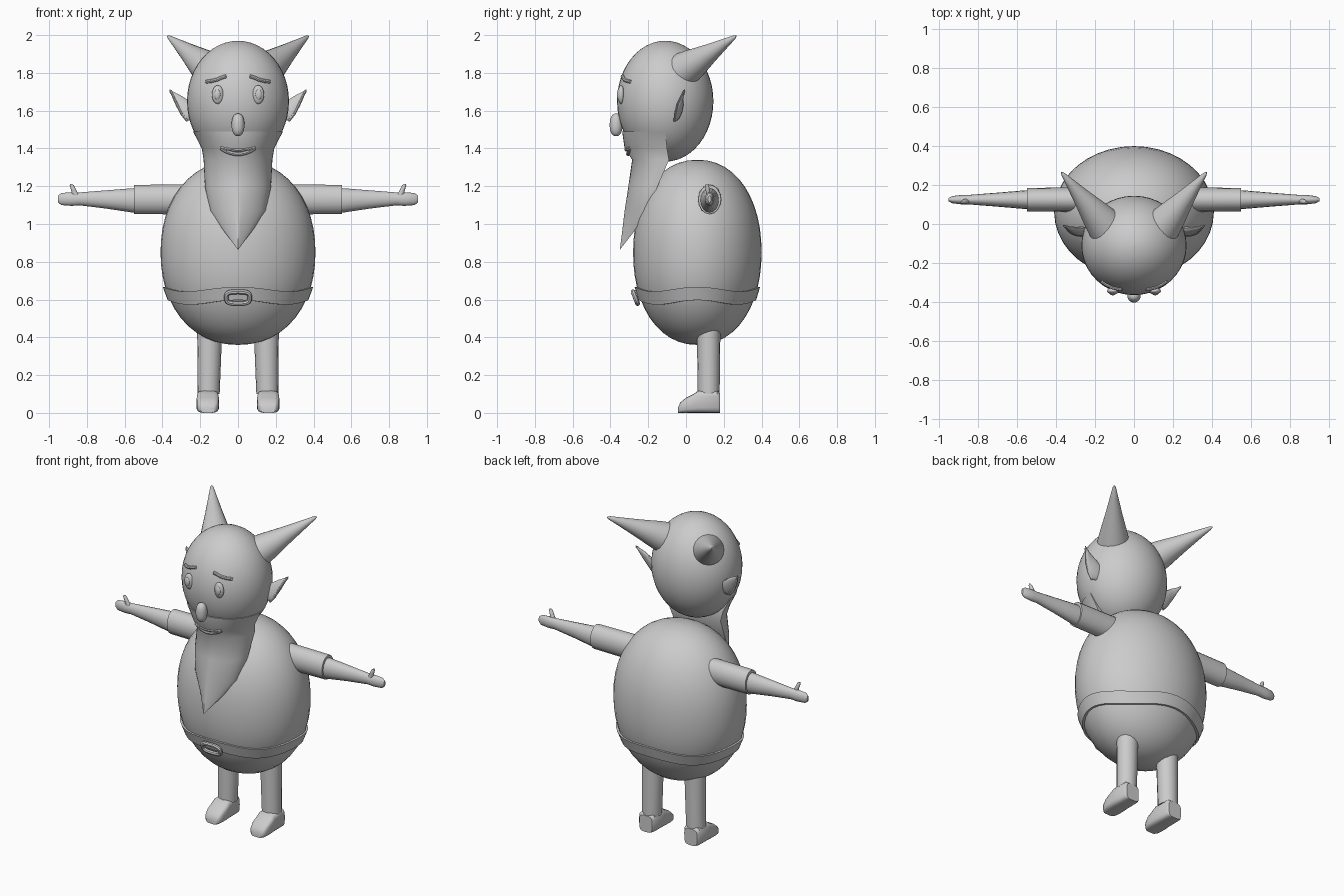
import bpy, bmesh
from math import sin, cos, pi, radians
from mathutils import Vector as V

if "Cube" in bpy.data.objects:
    bpy.data.objects.remove(bpy.data.objects["Cube"])


def add(name, rings, mirror=False, angle=40):
    """Skin closed rings of points, cap the ends and shade."""
    bm = bmesh.new()
    vs = [[bm.verts.new(p) for p in r] for r in rings]
    for a, b in zip(vs, vs[1:]):
        n = len(a)
        for i in range(n):
            bm.faces.new((a[i], a[(i + 1) % n], b[(i + 1) % n], b[i]))
    bm.faces.new(vs[0])
    bm.faces.new(vs[-1])
    bmesh.ops.remove_doubles(bm, verts=bm.verts, dist=1e-5)
    bmesh.ops.recalc_face_normals(bm, faces=bm.faces)
    me = bpy.data.meshes.new(name)
    bm.to_mesh(me)
    bm.free()
    ob = bpy.data.objects.new(name, me)
    bpy.context.collection.objects.link(ob)
    finish(ob, mirror, angle)
    return ob


def finish(ob, mirror=False, angle=40):
    bpy.ops.object.select_all(action='DESELECT')
    ob.select_set(True)
    bpy.context.view_layer.objects.active = ob
    bpy.ops.object.shade_smooth_by_angle(angle=radians(angle))
    if mirror:
        ob.modifiers.new("mirror", 'MIRROR').use_mirror_merge = False


def ring(c, u, v, n=16, e=1.0):
    """Ellipse (or rounded box when e < 1) round c spanned by u and v."""
    f = lambda t: abs(t) ** e * (1 if t >= 0 else -1)
    return [V(c) + V(u) * f(cos(2 * pi * i / n)) + V(v) * f(sin(2 * pi * i / n)) for i in range(n)]


def zring(x, y, z, rx, ry, n=16, e=1.0):
    return ring((x, y, z), (rx, 0, 0), (0, ry, 0), n, e)


def egg(name, c, r, p=2.0, n=32, mirror=False):
    """Ellipsoid; p above 2 gives a fuller outline."""
    rows = []
    for i in range(25):
        h = -cos(pi * i / 24)
        k = max(1 - abs(h) ** p, 0) ** (1 / p)
        rows.append(zring(c[0], c[1], c[2] + r[2] * h, max(r[0] * k, .001), max(r[1] * k, .001), n))
    return add(name, rows, mirror)


def tube(name, pts, r, mirror=False, cyclic=False):
    cu = bpy.data.curves.new(name, 'CURVE')
    cu.dimensions = '3D'
    cu.bevel_depth, cu.bevel_resolution, cu.use_fill_caps = r, 2, True
    s = cu.splines.new('POLY')
    s.points.add(len(pts) - 1)
    for p, q in zip(s.points, pts):
        p.co = (*q, 1)
    s.use_cyclic_u = cyclic
    ob = bpy.data.objects.new(name, cu)
    bpy.context.collection.objects.link(ob)
    bpy.ops.object.select_all(action='DESELECT')
    ob.select_set(True)
    bpy.context.view_layer.objects.active = ob
    bpy.ops.object.convert(target='MESH')
    finish(bpy.context.object, mirror)


# torso and head
BC, BR, BP = (0, .06, .85), (.41, .34, .49), 2.15
HC, HR = (0, -.11, 1.65), (.27, .255, .32)
egg("body", BC, BR, BP, 40)
egg("head", HC, HR, 2.0, 40)


def face_y(x, z, out=0.0):
    """Front of the head at x, z."""
    k = 1 - (x / HR[0]) ** 2 - ((z - HC[2]) / HR[2]) ** 2
    return HC[1] - HR[1] * max(k, 0) ** .5 - out


# beard: half-round sections, creased toward the tip
rows = []
for z, w, front, back, crease in [(1.49, .238, -.338, -.11, 0), (1.40, .192, -.325, -.10, 0),
                                  (1.34, .182, -.285, -.09, 0), (1.20, .175, -.305, -.15, .1),
                                  (1.07, .150, -.325, -.205, .4), (.96, .073, -.338, -.275, .8),
                                  (.865, .001, -.35, -.349, 1)]:
    r = []
    for i in range(25):
        a = -pi / 2 + pi * i / 24
        k = cos(a) * (1 - crease) + (1 - abs(sin(a))) * crease
        r.append((w * sin(a), back + (front - back) * k, z))
    rows.append(r)
add("beard", rows, angle=50)

# belt: band that follows the belly, slightly wavy
N = 64
low, high, low_in, high_in = [], [], [], []
for i in range(N):
    a = 2 * pi * i / N
    wave = .012 * cos(4 * a + pi)
    for dst, z, off in [(low_in, .585, -.02), (low, .585, .012), (high, .655, .012), (high_in, .655, -.02)]:
        zz = z - wave
        k = (1 - abs((zz - BC[2]) / BR[2]) ** BP) ** (1 / BP)
        dst.append((cos(a) * (BR[0] * k + off), BC[1] + sin(a) * (BR[1] * k + off), zz))
add("belt", [low_in, low, high, high_in])

# buckle
tube("buckle", [p for p in ring((0, -.268, .61), (.062, 0, 0), (0, -.012, .031), 28, .6)],
     .013, cyclic=True)

# sleeves, arms, hands, thumbs
def xring(x, z, ry, rz, y=.125, n=16):
    return ring((x, y, z), (0, ry, 0), (0, 0, rz), n)

add("sleeve", [xring(.22, 1.13, .064, .08), xring(.55, 1.13, .06, .077)], True)
add("arm", [xring(.50, 1.125, .05, .066), xring(.56, 1.125, .048, .064), xring(.70, 1.13, .036, .048),
            xring(.84, 1.133, .025, .034), xring(.88, 1.132, .025, .036), xring(.935, 1.132, .018, .032),
            xring(.953, 1.132, .008, .018)], True)
add("thumb", [zring(.855, .118, 1.14, .022, .014, 10), zring(.868, .116, 1.175, .014, .012, 10),
              zring(.88, .112, 1.205, .011, .010, 10), zring(.884, .112, 1.213, .005, .005, 10)], True)

# legs and feet
add("leg", [zring(.156, .12, .10, .059, .058), zring(.153, .12, .25, .062, .06),
            zring(.150, .12, .44, .066, .062)], True)


def foot_ring(y, top, w):
    return ring((.16, y, top / 2), (w, 0, 0), (0, 0, top / 2), 20, .5)

add("foot", [foot_ring(y, t, w) for y, t, w in
             [(-.042, .03, .035), (-.03, .055, .05), (0, .08, .058), (.04, .10, .06),
              (.065, .118, .059), (.165, .118, .057), (.18, .105, .045)]], True)

# horns
base, tip = V((.14, -.02, 1.81)), V((.372, .265, 1.995))
d = (tip - base).normalized()
u = d.cross(V((0, 0, 1))).normalized()
v = u.cross(d)
add("horn", [ring(base.lerp(tip, t), u * r, v * r, 20) for t, r in
             [(0, .098), (.2, .082), (.5, .052), (.8, .025), (.96, .011), (1, .004)]], True)

# pointed ears with a raised rim
up, thin = V((0, .28, .96)), V((.35, -.85, .25))
add("ear", [ring(c, up * h, thin * t, 16) for c, h, t in
            [((.245, -.04, 1.595), .05, .022), ((.275, -.038, 1.605), .06, .022),
             ((.302, -.035, 1.63), .052, .016), ((.33, -.025, 1.662), .033, .011),
             ((.352, -.012, 1.695), .012, .006), ((.363, -.006, 1.712), .002, .002)]], True)
tube("ear_rim", [(.268, -.06, 1.545), (.30, -.055, 1.585), (.325, -.045, 1.635),
                 (.347, -.02, 1.685), (.358, -.01, 1.705)], .007, True)

# eyes and pupils
ey = face_y(.105, 1.685)
egg("eye", (.107, ey, 1.685), (.031, .018, .049), 2, 20, True)
egg("pupil", (.109, ey - .012, 1.685), (.017, .011, .028), 2, 16, True)

# worried brows
tube("brow", [(x, face_y(x, z, .001), z) for x, z in
              [(.062, 1.782), (.085, 1.775), (.11, 1.764), (.14, 1.757), (.168, 1.753)]], .010, True)

# nose
egg("nose", (0, -.37, 1.525), (.034, .034, .06), 2.3, 20)

# smiling lips, wrapped on the beard front
for name, drop, r in [("upper_lip", .010, .009), ("lower_lip", .032, .011)]:
    pts = []
    for i in range(13):
        t = -1 + i / 6
        z = 1.403 - drop * (1 - t * t)
        pts.append((.09 * t, -.10 - .222 * (1 - (.09 * t / .19) ** 2) ** .5 + (1.403 - z) * .5, z))
    tube(name, pts, r)
